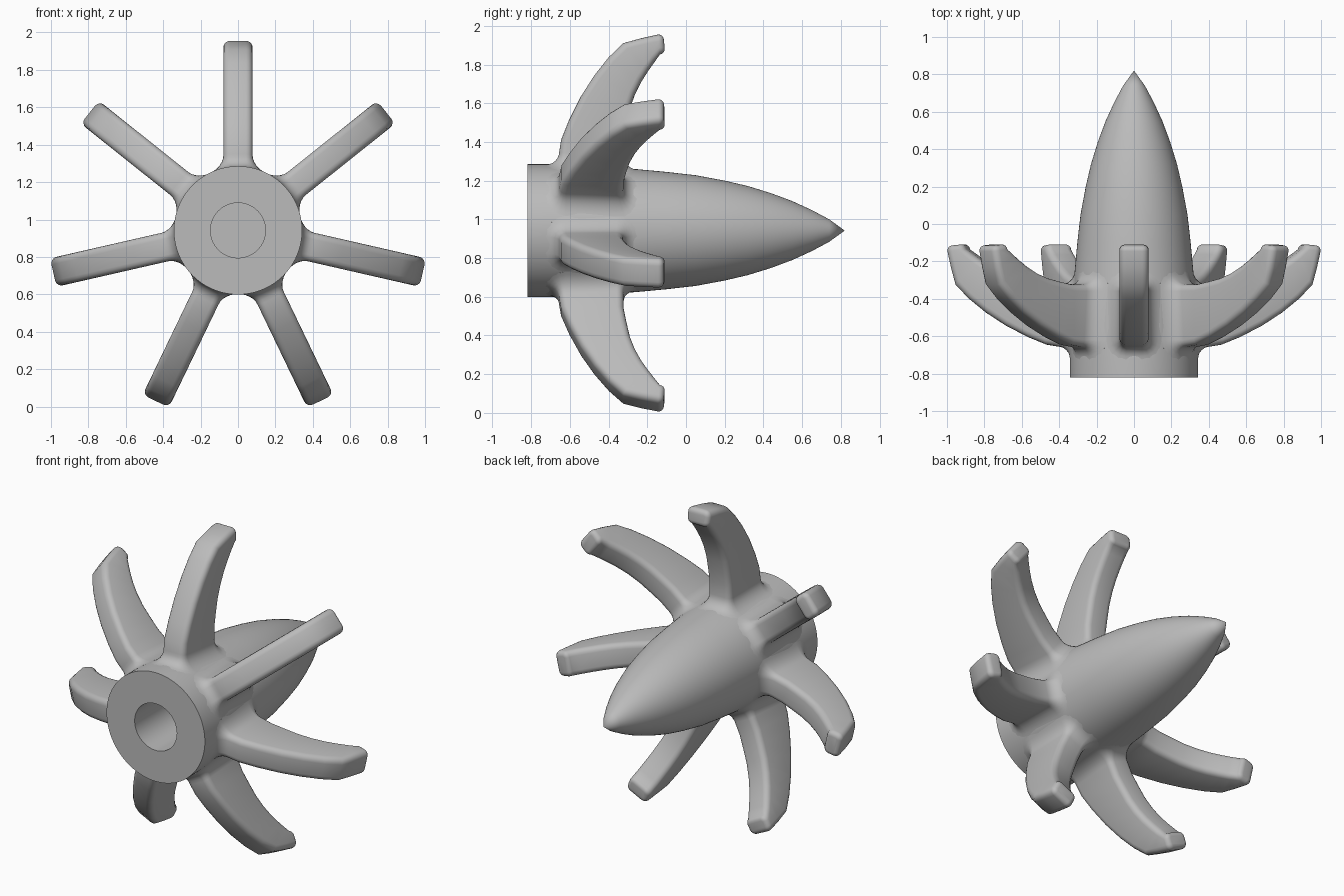
import bpy, bmesh, math
from mathutils import Vector

cube = bpy.data.objects.get("Cube")
if cube:
    bpy.data.objects.remove(cube, do_unlink=True)

AXIS_Z = 0.942
BLADES = 7
HALF = 0.078       # half blade thickness
EDGE = 0.035       # rounding of the blade edges
FILLET = 0.07      # blend between blade and hub
STEPS = 5

metal = bpy.data.materials.new("plain_grey")
metal.use_nodes = True
GREY = (0.5, 0.5, 0.5, 1)
metal.diffuse_color = GREY
metal.node_tree.nodes["Principled BSDF"].inputs["Base Color"].default_value = GREY

# Hub outline as (y, radius), from the front rim to the pointed nose
HUB = [(-0.82, 0.343), (-0.70, 0.343), (-0.55, 0.338), (-0.40, 0.329), (-0.25, 0.317),
       (-0.10, 0.303), (0.05, 0.286), (0.20, 0.258), (0.32, 0.230), (0.44, 0.193),
       (0.55, 0.152), (0.65, 0.106), (0.74, 0.058), (0.82, 0.0)]
BORE = [(-0.20, 0.0), (-0.20, 0.147), (-0.82, 0.147)]

# Blade stations: leading (y, radius) and trailing (y, radius)
STATIONS = [((-0.645, 0.470), (-0.322, 0.470)), ((-0.605, 0.570), (-0.307, 0.550)),
            ((-0.545, 0.690), (-0.290, 0.630)), ((-0.475, 0.800), (-0.263, 0.705)),
            ((-0.400, 0.895), (-0.230, 0.770)), ((-0.325, 0.968), (-0.195, 0.825)),
            ((-0.235, 0.993), (-0.163, 0.870)), ((-0.145, 1.013), (-0.135, 0.910))]


def hub_radius(y):
    for (y0, r0), (y1, r1) in zip(HUB, HUB[1:]):
        if y <= y1:
            return r0 + (r1 - r0) * (y - y0) / (y1 - y0)
    return 0.0


def finish(bm, name):
    bmesh.ops.recalc_face_normals(bm, faces=bm.faces)
    mesh = bpy.data.meshes.new(name)
    bm.to_mesh(mesh)
    bm.free()
    mesh.materials.append(metal)
    obj = bpy.data.objects.new(name, mesh)
    bpy.context.collection.objects.link(obj)
    obj.location.z = AXIS_Z
    bpy.ops.object.select_all(action='DESELECT')
    obj.select_set(True)
    bpy.context.view_layer.objects.active = obj
    bpy.ops.object.shade_smooth_by_angle(angle=math.radians(40))
    return obj


def rounded_rect(half_u, half_x, radius):
    """Points (u, x) around a rectangle with round corners."""
    points = []
    for corner, (su, sx) in enumerate(((1, 1), (-1, 1), (-1, -1), (1, -1))):
        for i in range(STEPS):
            a = math.pi / 2 * (corner + i / (STEPS - 1))
            points.append((su * (half_u - radius) + radius * math.cos(a),
                           sx * (half_x - radius) + radius * math.sin(a)))
    return points


def section(lead, trail, inset=0.0, lift=0.0):
    """Ring across the blade between its leading and trailing edges."""
    a, b = Vector((0, *lead)), Vector((0, *trail))
    along = (b - a).normalized()
    normal = Vector((0, -along.z, along.y))
    radius = max(EDGE - inset, 0.008)
    centre = (a + b) / 2 + normal * lift
    return [centre + along * u + Vector((x, 0, 0))
            for u, x in rounded_rect((b - a).length / 2 - inset, HALF - inset, radius)]


def root_section(grow, height):
    """Ring following the hub surface, widened by the fillet."""
    ring = []
    for u, x in rounded_rect(0.166 + grow, HALF + grow, EDGE + grow):
        y = u - 0.489
        ring.append(Vector((x, y, math.sqrt(hub_radius(y) ** 2 - x * x) + height)))
    return ring


# Hub: one lathed body with a blind bore in the front face
bm = bmesh.new()
verts = [bm.verts.new((r, y, 0)) for y, r in BORE + HUB]
edges = [bm.edges.new(pair) for pair in zip(verts, verts[1:])]
bmesh.ops.spin(bm, geom=verts + edges, cent=(0, 0, 0), axis=(0, 1, 0),
               angle=math.tau, steps=96, use_duplicate=False)
bmesh.ops.remove_doubles(bm, verts=bm.verts, dist=0.0005)
finish(bm, "hub")

# Blade: loft from the flared root to the rounded tip
rings = [root_section(FILLET, -0.02)]
for i in range(7):
    a = math.pi / 2 * i / 6
    rings.append(root_section(FILLET * (1 - math.sin(a)), FILLET * (1 - math.cos(a))))
rings += [section(*s) for s in STATIONS]
for i in range(1, 5):
    a = math.pi / 2 * i / 4
    rings.append(section(*STATIONS[-1], 0.028 * (1 - math.cos(a)), 0.028 * math.sin(a)))

bm = bmesh.new()
loops = [[bm.verts.new(p) for p in ring] for ring in rings]
for low, high in zip(loops, loops[1:]):
    for i in range(len(low)):
        j = (i + 1) % len(low)
        bm.faces.new((low[i], low[j], high[j], high[i]))
bm.faces.new(loops[0])
bm.faces.new(loops[-1])
blade = finish(bm, "blade_1")

# Repeat the blade around the hub
for n in range(1, BLADES):
    copy = bpy.data.objects.new(f"blade_{n + 1}", blade.data)
    copy.location = blade.location
    copy.rotation_euler.y = math.tau * n / BLADES
    bpy.context.collection.objects.link(copy)
